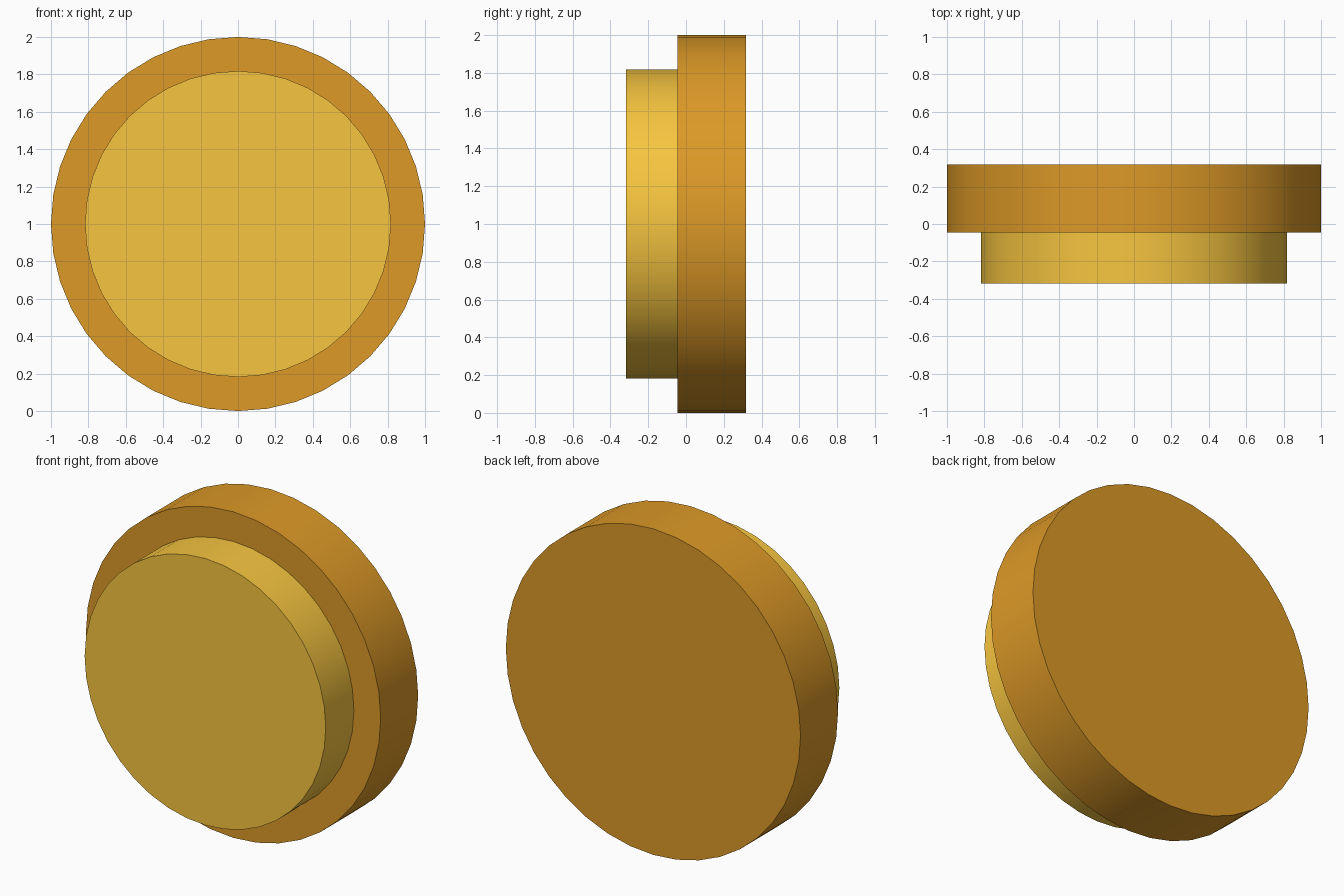
import bpy, math

if "Cube" in bpy.data.objects:
    bpy.data.objects.remove(bpy.data.objects["Cube"])


def disc(name, radius, y0, y1, color):
    # Flat-capped disc lying along y, with a smooth rim
    bpy.ops.mesh.primitive_cylinder_add(
        vertices=40, radius=radius, depth=y1 - y0,
        location=(0, (y0 + y1) / 2, 1), rotation=(math.pi / 2, 0, 0))
    ob = bpy.context.object
    ob.name = name
    bpy.ops.object.shade_smooth_by_angle(angle=math.radians(30))
    mat = bpy.data.materials.new(name + "_material")
    mat.diffuse_color = (*color, 1)
    mat.use_nodes = True
    mat.node_tree.nodes["Principled BSDF"].inputs["Base Color"].default_value = mat.diffuse_color
    ob.data.materials.append(mat)
    return ob


# Wide backing disc
disc("back_disc", 1.0, -0.045, 0.318, (0.72, 0.32, 0.02))
# Smaller raised face, seated slightly into the backing
disc("front_disc", 0.818, -0.318, -0.04, (0.93, 0.56, 0.05))
